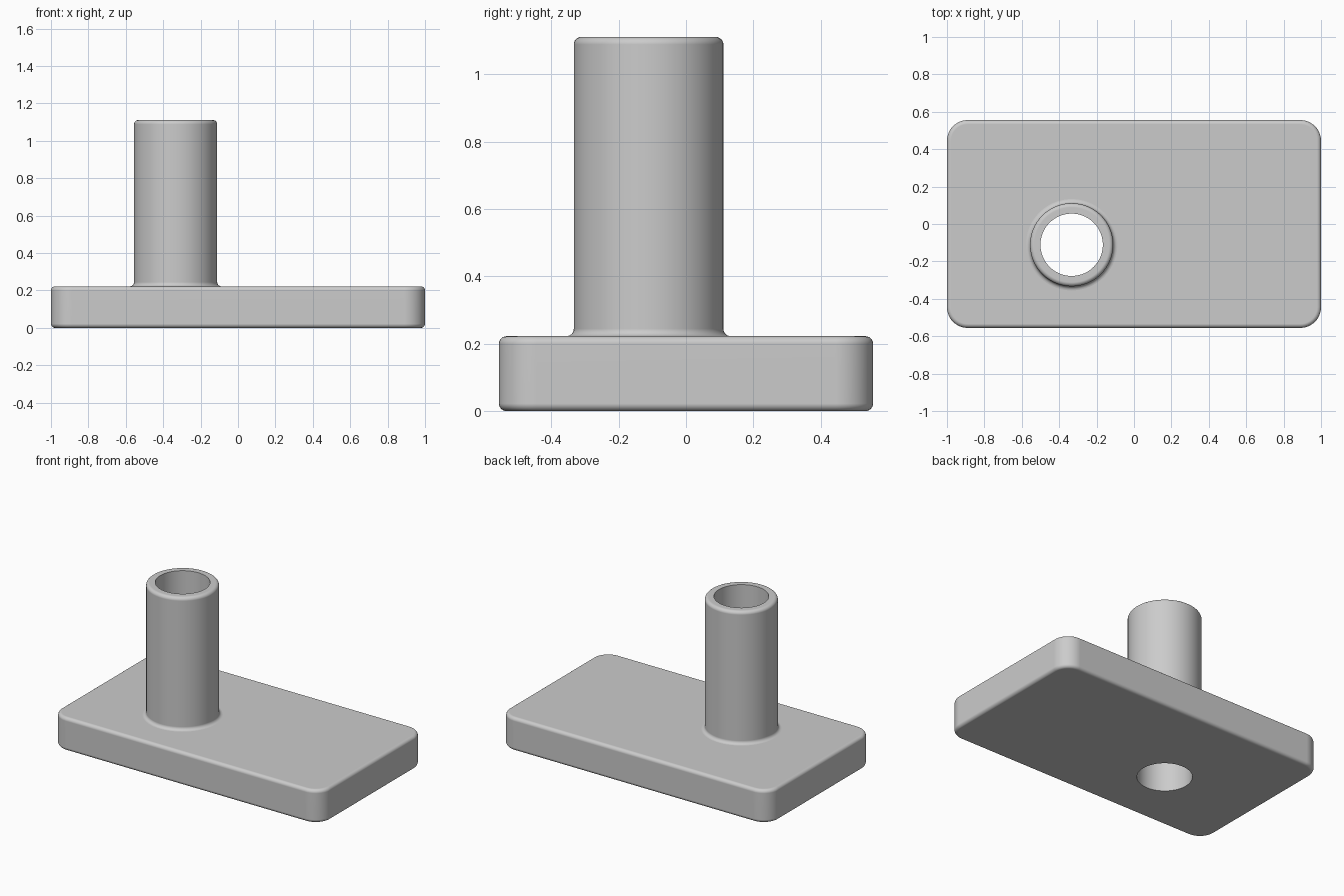
import bpy
import bmesh
from math import sin, cos, pi, radians

UNIT = 2 / 90
HALF_X, HALF_Y, THICK = 45 * UNIT, 25 * UNIT, 10 * UNIT
HEIGHT = 50 * UNIT
CORNER, FILLET = 5 * UNIT, UNIT
TUBE_X, TUBE_Y = -15 * UNIT, -5 * UNIT
OUTER, BORE = 10 * UNIT, 7.5 * UNIT
SIDES = 96

cube = bpy.data.objects.get("Cube")
if cube:
    bpy.data.objects.remove(cube, do_unlink=True)

grey = bpy.data.materials.new("plain_grey")
grey.use_nodes = True
grey.diffuse_color = (0.6, 0.6, 0.6, 1)
grey.node_tree.nodes["Principled BSDF"].inputs["Base Color"].default_value = (0.6, 0.6, 0.6, 1)


def make_object(name, bm):
    bmesh.ops.recalc_face_normals(bm, faces=bm.faces)
    mesh = bpy.data.meshes.new(name)
    bm.to_mesh(mesh)
    bm.free()
    mesh.materials.append(grey)
    obj = bpy.data.objects.new(name, mesh)
    bpy.context.collection.objects.link(obj)
    return obj


def smooth(obj):
    bpy.ops.object.select_all(action="DESELECT")
    obj.select_set(True)
    bpy.context.view_layer.objects.active = obj
    for mod in list(obj.modifiers):
        bpy.ops.object.modifier_apply(modifier=mod.name)
    bpy.ops.object.shade_smooth_by_angle(angle=radians(35))
    normals = obj.modifiers.new("Even normals", "WEIGHTED_NORMAL")
    normals.keep_sharp = True


def arc(cx, cy, radius, start, end, steps):
    angles = [radians(start + (end - start) * i / steps) for i in range(steps + 1)]
    return [(cx + radius * cos(a), cy + radius * sin(a)) for a in angles]


# Base plate: rounded rectangle with filleted rims
bm = bmesh.new()
outline = []
for i, (sx, sy) in enumerate([(1, 1), (-1, 1), (-1, -1), (1, -1)]):
    outline += arc(sx * (HALF_X - CORNER), sy * (HALF_Y - CORNER), CORNER, 90 * i, 90 * i + 90, 12)
bottom = bm.faces.new([bm.verts.new((x, y, 0)) for x, y in outline])
top = bmesh.ops.extrude_face_region(bm, geom=[bottom], use_keep_orig=True)
bmesh.ops.translate(bm, vec=(0, 0, THICK), verts=[v for v in top["geom"] if isinstance(v, bmesh.types.BMVert)])
rims = [e for e in bm.edges if abs(e.verts[0].co.z - e.verts[1].co.z) < 1e-6]
bmesh.ops.recalc_face_normals(bm, faces=bm.faces)
bmesh.ops.bevel(bm, geom=rims, offset=FILLET, offset_type="OFFSET", segments=6, profile=0.5, affect="EDGES")
plate = make_object("base_plate", bm)

# Bore cutter through the plate
bm = bmesh.new()
bmesh.ops.create_cone(bm, cap_ends=True, segments=SIDES, radius1=BORE, radius2=BORE, depth=1)
cutter = make_object("bore_cutter", bm)
cutter.location = (TUBE_X, TUBE_Y, THICK / 2)
cutter.hide_render = True
cutter.hide_viewport = False
cut = plate.modifiers.new("Bore", "BOOLEAN")
cut.operation = "DIFFERENCE"
cut.solver = "EXACT"
cut.object = cutter
smooth(plate)
bpy.data.objects.remove(cutter, do_unlink=True)

# Tube: turned profile with a rounded top rim and a flared foot
profile = [(BORE, THICK), (BORE, HEIGHT)]
profile += arc(OUTER - FILLET, HEIGHT - FILLET, FILLET, 90, 0, 6)
profile += arc(OUTER + FILLET, THICK + FILLET, FILLET, 180, 270, 6)
bm = bmesh.new()
points = [bm.verts.new((r, 0, z)) for r, z in profile]
edges = [bm.edges.new(pair) for pair in zip(points, points[1:])]
bmesh.ops.spin(bm, geom=points + edges, axis=(0, 0, 1), cent=(0, 0, 0), angle=2 * pi, steps=SIDES, use_merge=True)
bmesh.ops.remove_doubles(bm, verts=bm.verts, dist=1e-5)
tube = make_object("tube", bm)
tube.location = (TUBE_X, TUBE_Y, 0)
smooth(tube)
